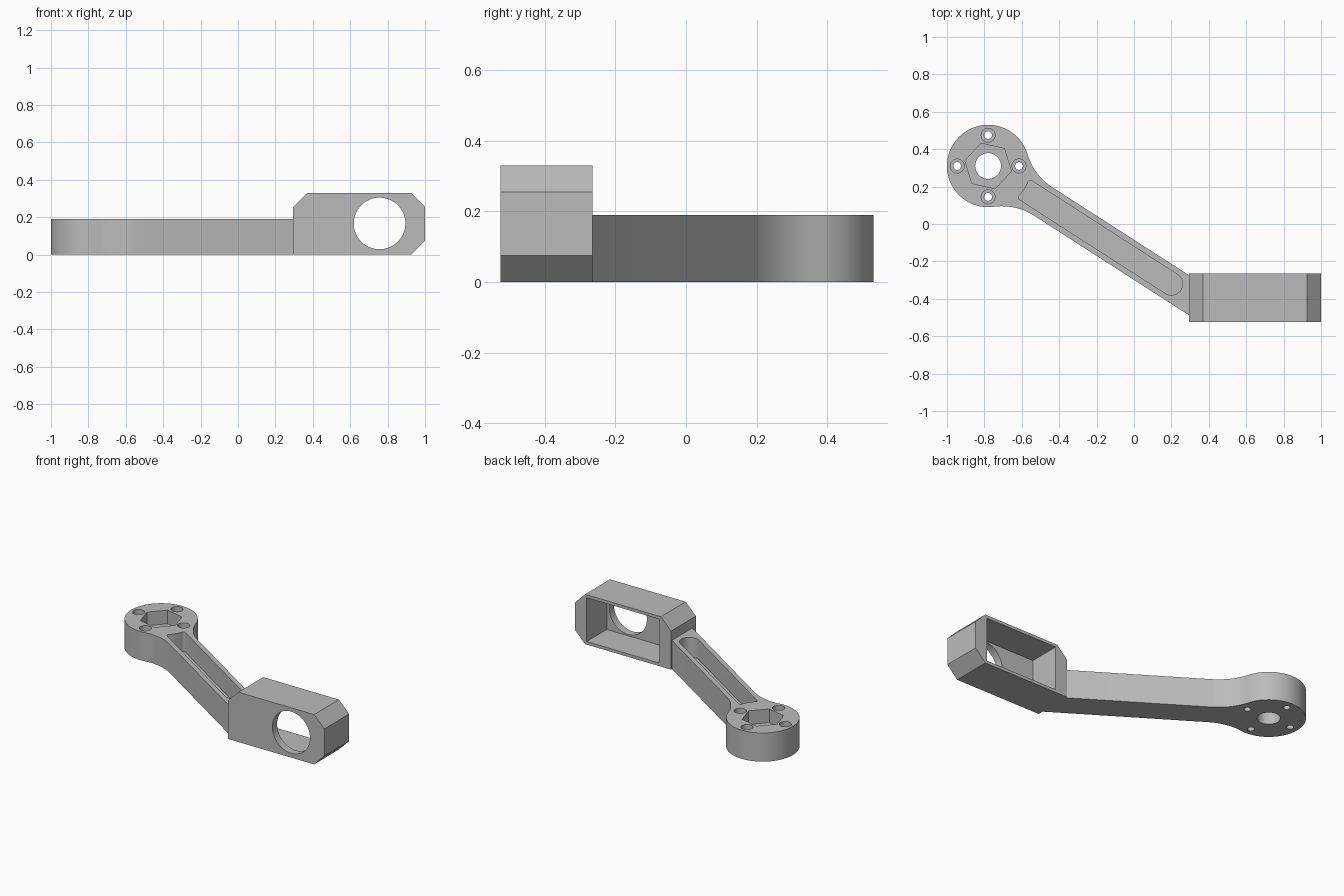
import bpy, bmesh
from math import sin, cos, pi, sqrt, atan2, asin, radians
from mathutils import Matrix, Vector

cube = bpy.data.objects.get("Cube")
if cube:
    bpy.data.objects.remove(cube)

grey = bpy.data.materials.new("plain_grey")
grey.use_nodes = True
grey.diffuse_color = (0.5, 0.5, 0.5, 1)
grey.node_tree.nodes["Principled BSDF"].inputs["Base Color"].default_value = (0.5, 0.5, 0.5, 1)

HUB = Vector((-0.78, 0.31, 0))
HUB_R, HALF, FILLET, HEIGHT = 0.22, 0.09, 0.32, 0.19
BOX_X = 0.295
AXIS = Vector((0.841, -0.541, 0)).normalized()
SIDE = Vector((-AXIS.y, AXIS.x, 0))
FRONT = Matrix.Rotation(pi / 2, 4, 'X')      # turns a flat profile to face the front


def arc(cx, cy, r, a0, a1, n):
    return [(cx + r * cos(a0 + (a1 - a0) * i / n),
             cy + r * sin(a0 + (a1 - a0) * i / n)) for i in range(n + 1)]


def circle(cx, cy, r, n=48, turn=0.0):
    return arc(cx, cy, r, turn, turn + 2 * pi, n)[:-1]


def along_arm(points):
    """Turn (distance along the arm, sideways) into x, y."""
    return [tuple((HUB + AXIS * s + SIDE * t).xy) for s, t in points]


def prism(name, points, z0, z1, matrix=None):
    bm = bmesh.new()
    face = bm.faces.new([bm.verts.new((x, y, z0)) for x, y in points])
    top = bmesh.ops.extrude_face_region(bm, geom=[face])["geom"]
    bmesh.ops.translate(bm, vec=(0, 0, z1 - z0),
                        verts=[v for v in top if isinstance(v, bmesh.types.BMVert)])
    if matrix:
        bm.transform(matrix)
    bmesh.ops.recalc_face_normals(bm, faces=bm.faces)
    mesh = bpy.data.meshes.new(name)
    bm.to_mesh(mesh)
    bm.free()
    mesh.materials.append(grey)
    obj = bpy.data.objects.new(name, mesh)
    bpy.context.collection.objects.link(obj)
    return obj


def select(obj):
    bpy.ops.object.select_all(action='DESELECT')
    obj.select_set(True)
    bpy.context.view_layer.objects.active = obj


def carve(obj, cutters):
    for cutter in cutters:
        mod = obj.modifiers.new("cut", 'BOOLEAN')
        mod.operation, mod.solver, mod.object = 'DIFFERENCE', 'EXACT', cutter
        select(obj)
        bpy.ops.object.modifier_apply(modifier=mod.name)
        bpy.data.objects.remove(cutter)
    select(obj)
    bpy.ops.object.shade_smooth_by_angle(angle=radians(30))


# Arm outline: round hub, filleted neck, straight bar ending at the box
fs = sqrt((HUB_R + FILLET) ** 2 - (HALF + FILLET) ** 2)
ft = HALF + FILLET
a = atan2(ft, fs)
outline = along_arm(arc(0, 0, HUB_R, a, 2 * pi - a, 64)
                    + arc(fs, -ft, FILLET, pi - a, pi / 2, 12))
for t in (-HALF, HALF):
    s = (BOX_X - HUB.x - SIDE.x * t) / AXIS.x
    outline += along_arm([(s, t)])
outline += along_arm(arc(fs, ft, FILLET, -pi / 2, a - pi, 12)[:-1])
arm = prism("arm", outline, 0, HEIGHT)

# Pocket: rounded far end, hub-shaped near end with eased corners
w, near, end, ease = 0.06, 0.23, 1.165, 0.012
b = asin((w - ease) / (near + ease))
cs = (near + ease) * cos(b)
pocket = (arc(end, 0, w, -pi / 2, pi / 2, 20)
          + arc(cs, w - ease, ease, pi / 2, pi + b, 5)
          + arc(0, 0, near, b, -b, 10)[1:-1]
          + arc(cs, ease - w, ease, pi - b, 1.5 * pi, 5))
cuts = [prism("pocket_cutter", along_arm(pocket), 0.06, 0.3)]

# Centre bore with hexagonal nut seat, and four counterbored screw holes
cuts.append(prism("bore_cutter", circle(HUB.x, HUB.y, 0.069), -0.1, 0.3))
cuts.append(prism("nut_cutter", circle(HUB.x, HUB.y, 0.127, 6, radians(-13)), 0.10, 0.3))
for x, y in circle(HUB.x, HUB.y, 0.165, 4):
    cuts.append(prism("screw_cutter", circle(x, y, 0.021, 24), -0.1, 0.3))
    cuts.append(prism("screw_head_cutter", circle(x, y, 0.037, 32), 0.10, 0.3))
carve(arm, cuts)

# Box with three chamfered corners, open at the back, round window in front
c = 0.075
profile = [(BOX_X, 0), (1 - c, 0), (1, c), (1, 0.33 - c), (1 - c, 0.33),
           (BOX_X + c, 0.33), (BOX_X, 0.33 - c)]
box = prism("motor_box", profile, 0.265, 0.525, FRONT)
cavity = [(0.382, 0.02), (0.913, 0.02), (0.913, 0.31), (0.382, 0.31)]
carve(box, [prism("cavity_cutter", cavity, 0.1, 0.475, FRONT),
            prism("window_cutter", circle(0.757, 0.167, 0.138, 64), 0.4, 0.7, FRONT)])
